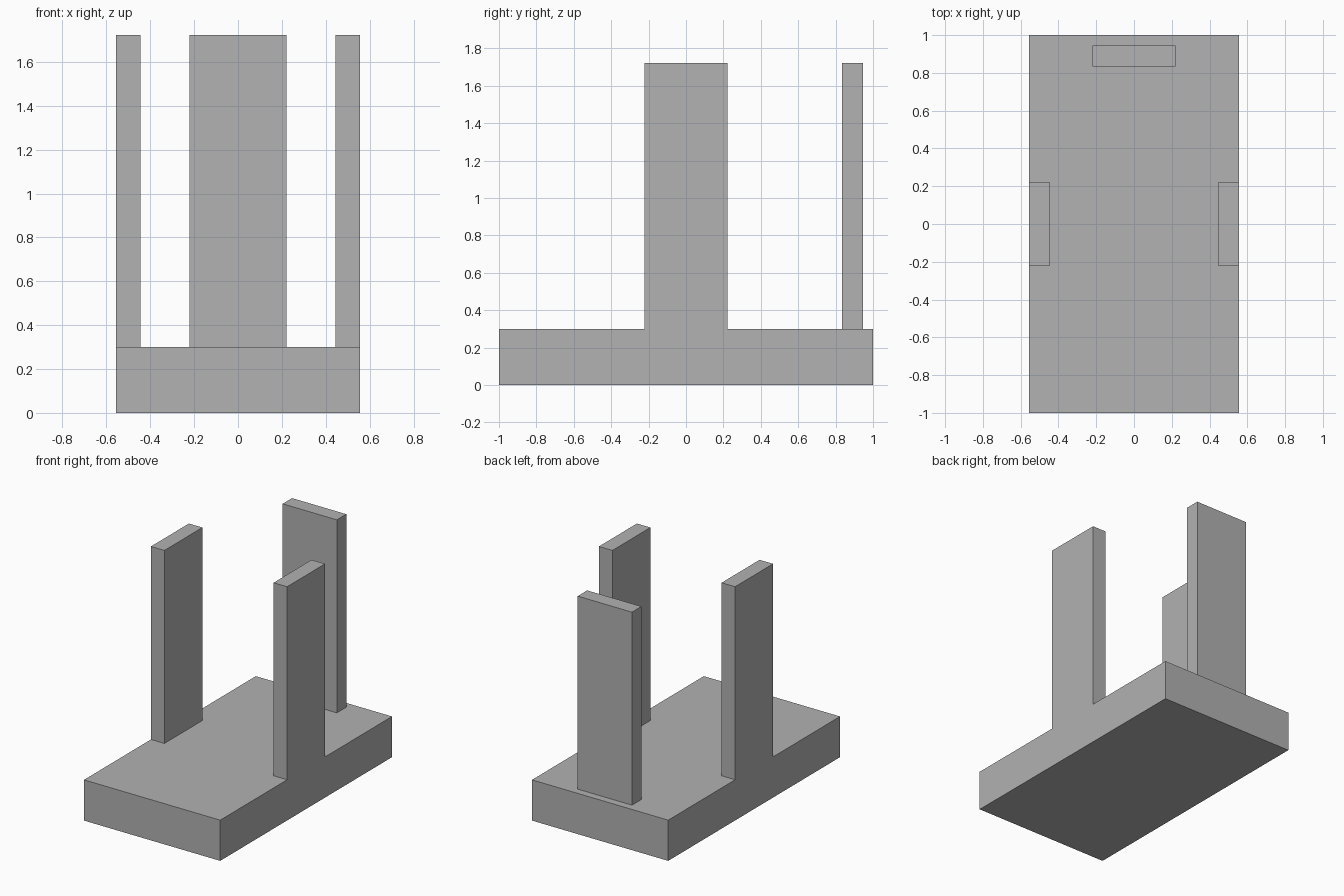
import bpy

cube = bpy.data.objects.get("Cube")
if cube:
    bpy.data.objects.remove(cube, do_unlink=True)

# Single flat grey
grey = bpy.data.materials.new("plain_grey")
grey.use_nodes = True
colour = (0.445, 0.445, 0.445, 1)
grey.diffuse_color = colour
grey.node_tree.nodes["Principled BSDF"].inputs["Base Color"].default_value = colour

WIDTH, LENGTH = 1.11, 2.0
BASE_TOP, POST_TOP = 0.30, 1.722
POST_WIDTH, POST_THICK = 0.442, 0.11


def box(name, x, y, z0, z1, size_x, size_y):
    """Box standing from z0 to z1, centred on x, y."""
    bpy.ops.mesh.primitive_cube_add(size=1, location=(x, y, (z0 + z1) / 2))
    ob = bpy.context.object
    ob.name = name
    ob.scale = (size_x, size_y, z1 - z0)
    bpy.ops.object.transform_apply(location=False, rotation=False, scale=True)
    ob.data.materials.append(grey)
    return ob


# Base slab
box("base", 0, 0, 0, BASE_TOP, WIDTH, LENGTH)

# Side uprights, flush with the base edges
for name, side in (("left_upright", 1), ("right_upright", -1)):
    box(name, side * (WIDTH - POST_THICK) / 2, 0, BASE_TOP, POST_TOP, POST_THICK, POST_WIDTH)

# Back upright, set in slightly from the rear edge
box("back_upright", 0, 0.89, BASE_TOP, POST_TOP, POST_WIDTH, POST_THICK)
